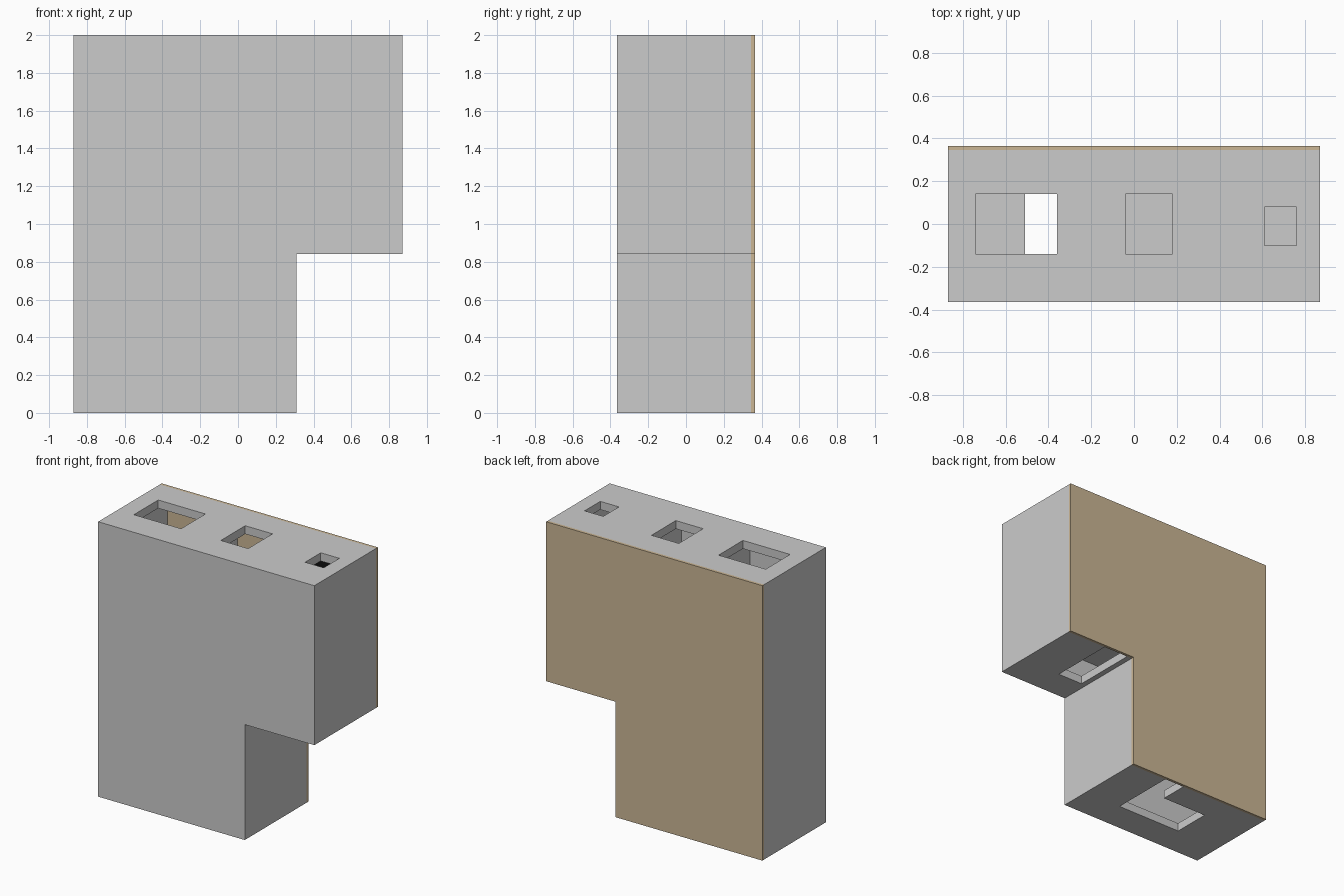
import bpy
import bmesh

if "Cube" in bpy.data.objects:
    bpy.data.objects.remove(bpy.data.objects["Cube"])


def extrude_profile(name, pts, y0, y1):
    """Extrude an (x, z) outline from y0 to y1."""
    bm = bmesh.new()
    face = bm.faces.new([bm.verts.new((x, y0, z)) for x, z in pts])
    new = bmesh.ops.extrude_face_region(bm, geom=[face])["geom"]
    bmesh.ops.translate(bm, vec=(0, y1 - y0, 0),
                        verts=[v for v in new if isinstance(v, bmesh.types.BMVert)])
    bmesh.ops.recalc_face_normals(bm, faces=bm.faces)
    mesh = bpy.data.meshes.new(name)
    bm.to_mesh(mesh)
    bm.free()
    obj = bpy.data.objects.new(name, mesh)
    bpy.context.collection.objects.link(obj)
    return obj


def rect(x0, x1, z0, z1):
    return [(x0, z0), (x1, z0), (x1, z1), (x0, z1)]


def cut(target, pts, y0, y1):
    """Subtract an extruded outline and discard the cutter."""
    cutter = extrude_profile("cutter", pts, y0, y1)
    cutter.hide_render = True
    mod = target.modifiers.new("cut", 'BOOLEAN')
    mod.operation = 'DIFFERENCE'
    mod.solver = 'EXACT'
    mod.object = cutter
    bpy.context.view_layer.objects.active = target
    bpy.ops.object.modifier_apply(modifier=mod.name)
    bpy.data.objects.remove(cutter)


def colour(obj, name, rgb):
    mat = bpy.data.materials.new(name)
    mat.diffuse_color = (*rgb, 1)
    mat.use_nodes = True
    mat.node_tree.nodes["Principled BSDF"].inputs["Base Color"].default_value = mat.diffuse_color
    obj.data.materials.append(mat)


W, D, BACK, IN = 0.87, 0.365, 0.345, -0.305
outline = [(-W, 0), (0.31, 0), (0.31, 0.84), (W, 0.84), (W, 2), (-W, 2)]

# Stepped hollow casing, open at the back
casing = extrude_profile("casing", outline, -D, BACK)
chambers = [
    [(-0.81, 0.06), (0.25, 0.06), (0.25, 0.90), (0.81, 0.90),
     (0.81, 1.155), (-0.30, 1.155), (-0.30, 1.94), (-0.81, 1.94)],
    rect(-0.244, 0.25, 1.21, 1.94),
    rect(0.31, 0.81, 1.21, 1.94),
]
for pts in chambers:
    cut(casing, pts, IN, 0.4)

# Openings: x range, y range, z range of each cut
openings = [
    (-0.74, -0.36, -0.14, 0.14, 1.9, 2.1),
    (-0.04, 0.18, -0.14, 0.14, 1.9, 2.1),
    (0.61, 0.76, -0.10, 0.08, 1.9, 2.1),
    (-0.51, 0.01, -0.14, 0.14, -0.1, 0.1),
    (-0.15, 0.01, 0.10, 0.4, -0.1, 0.1),
    (0.35, 0.55, -0.14, 0.4, 0.8, 0.95),
]
for x0, x1, y0, y1, z0, z1 in openings:
    cut(casing, rect(x0, x1, z0, z1), y0, y1)

# Thin tan board closing the back
back = extrude_profile("back_board", outline, BACK, D)
colour(back, "tan_board", (0.60, 0.47, 0.30))

# Dark lining behind the small top opening
lining = extrude_profile("dark_lining", rect(0.315, 0.805, 1.215, 1.935), 0.335, BACK)
colour(lining, "black_lining", (0.005, 0.005, 0.005))
